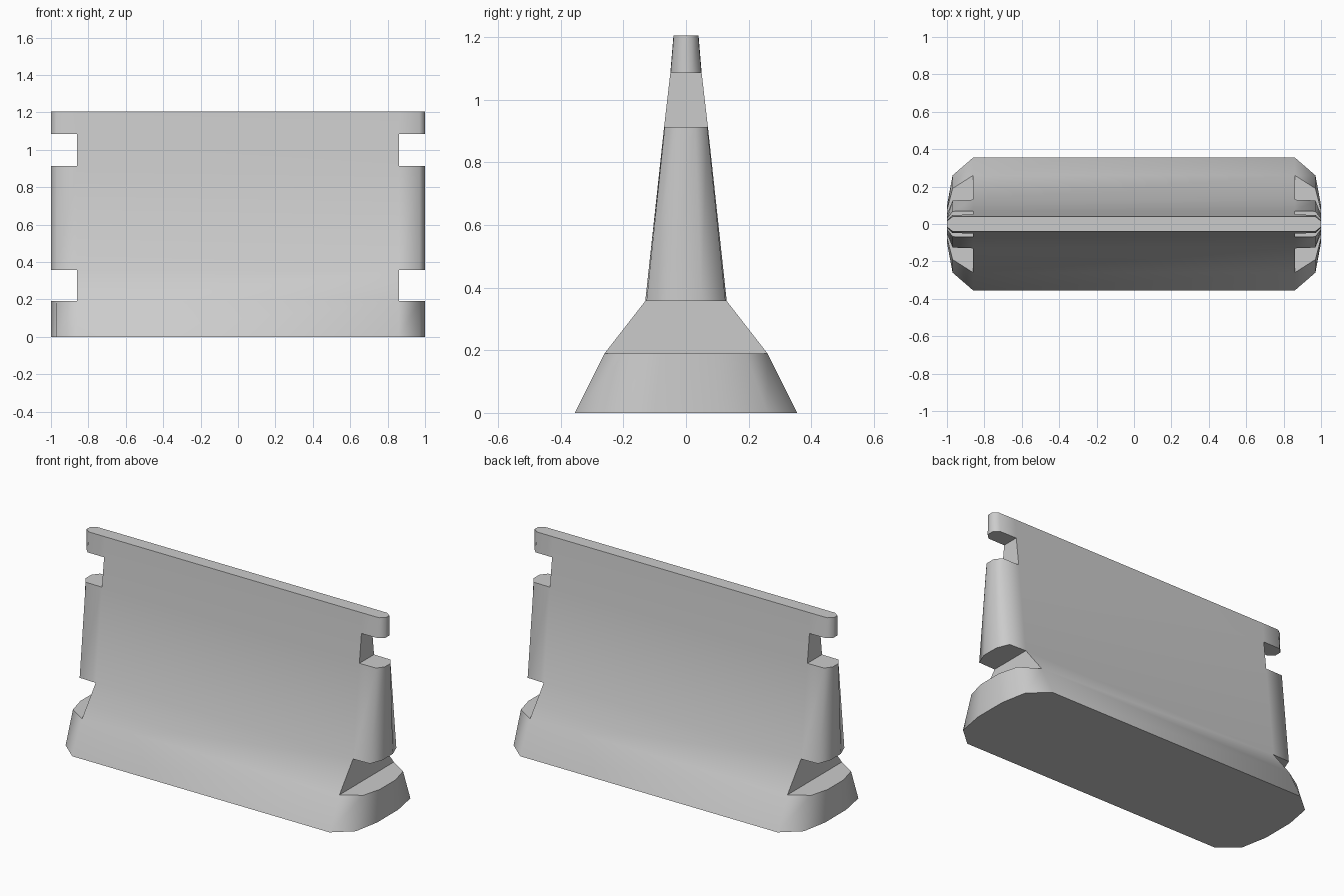
import bpy, bmesh

if "Cube" in bpy.data.objects:
    bpy.data.objects.remove(bpy.data.objects["Cube"])

# Section levels: z, half depth, half depth at x=0.97, half depth at x=1
LEVELS = [(0.0, 0.355, 0.26, 0.10),
          (0.19, 0.26, 0.19, 0.075),
          (0.357, 0.13, 0.126, 0.05),
          (0.912, 0.07, 0.068, 0.028),
          (1.085, 0.05, 0.049, 0.02),
          (1.205, 0.04, 0.039, 0.016)]
NOTCHED = (1, 3)          # bands whose ends are cut back
XS = (0.86, 0.97, 1.0)

bm = bmesh.new()


def end_points(level, side):
    """Six points round one end, from one long side to the other."""
    z, *depths = level
    pts = list(zip(XS, depths))
    half = [(x, -y) for x, y in pts] + [(x, y) for x, y in reversed(pts)]
    return [bm.verts.new((side * x, side * y, z)) for x, y in half]


# Closed loops of 12 points at every level
rings = [(end_points(l, 1), end_points(l, -1)) for l in LEVELS]

# Side bands; notched bands use only the inner points
for i in range(len(LEVELS) - 1):
    loops = []
    for right, left in (rings[i], rings[i + 1]):
        if i in NOTCHED:
            loops.append([right[0], right[-1], left[0], left[-1]])
        else:
            loops.append(right + left)
    low, high = loops
    n = len(low)
    for k in range(n):
        j = (k + 1) % n
        bm.faces.new((low[k], low[j], high[j], high[k]))

# Notch floors and ceilings, then base and top
for i in range(1, len(LEVELS) - 1):
    for end in rings[i]:
        bm.faces.new(end)
for right, left in (rings[0], rings[-1]):
    bm.faces.new(right + left)

bmesh.ops.recalc_face_normals(bm, faces=bm.faces[:])
bm.normal_update()


def is_flat(face):
    """Horizontal ledges and notch back walls keep crisp borders."""
    wall = len(face.verts) == 4 and all(abs(abs(v.co.x) - XS[0]) < 1e-4 for v in face.verts)
    across = abs(face.normal.x) > 0.99
    return abs(face.normal.z) > 0.95 or (wall and across)


for f in bm.faces:
    f.smooth = True
for e in bm.edges:
    e.smooth = not any(is_flat(f) for f in e.link_faces)

mesh = bpy.data.meshes.new("road_barrier")
bm.to_mesh(mesh)
bm.free()
barrier = bpy.data.objects.new("road_barrier", mesh)
bpy.context.collection.objects.link(barrier)
